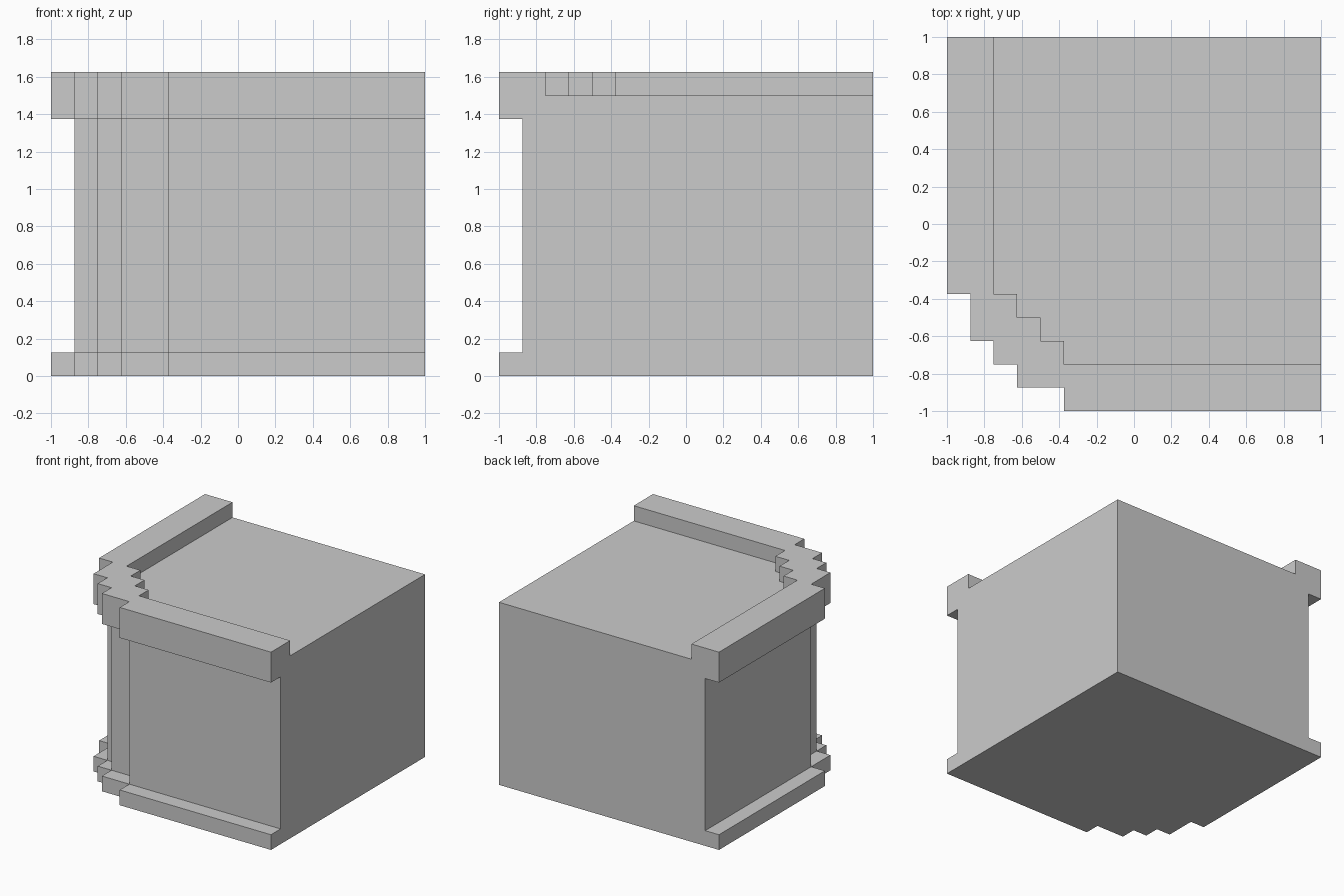
import bpy
import bmesh

if "Cube" in bpy.data.objects:
    bpy.data.objects.remove(bpy.data.objects["Cube"])


def stepped(half):
    """Full stepped corner line, mirrored across the diagonal x = y."""
    return half + [(y, x) for x, y in reversed(half[:-1])]


def prism(name, outline, z0, z1):
    """Closed vertical extrusion of a flat outline."""
    bm = bmesh.new()
    face = bm.faces.new([bm.verts.new((x, y, z0)) for x, y in outline])
    out = bmesh.ops.extrude_face_region(bm, geom=[face])
    top = [v for v in out["geom"] if isinstance(v, bmesh.types.BMVert)]
    bmesh.ops.translate(bm, verts=top, vec=(0, 0, z1 - z0))
    bmesh.ops.recalc_face_normals(bm, faces=bm.faces)
    mesh = bpy.data.meshes.new(name)
    bm.to_mesh(mesh)
    bm.free()
    obj = bpy.data.objects.new(name, mesh)
    bpy.context.collection.objects.link(obj)
    return obj


def carve(target, cutter):
    cutter.hide_render = True
    cutter.display_type = 'WIRE'
    mod = target.modifiers.new(cutter.name, 'BOOLEAN')
    mod.operation = 'DIFFERENCE'
    mod.solver = 'EXACT'
    mod.object = cutter


# Stepped lines around the rounded corner: ledge, recessed wall, roof floor
ledge = stepped([(-1, 1), (-1, -.375), (-.875, -.375), (-.875, -.625),
                 (-.75, -.625), (-.75, -.75)])
wall = stepped([(-.875, 1.5), (-.875, -.375), (-.75, -.375), (-.75, -.625),
                (-.625, -.625)])
floor = stepped([(-.75, 1.5), (-.75, -.375), (-.625, -.375), (-.625, -.5),
                 (-.5, -.5)])

# Solid corner block with the ledge footprint
block = prism("corner_building", ledge + [(1, 1)], 0, 1.625)

# Recess the walls between the base plinth and the cornice
carve(block, prism("wall_recess_cutter",
                   wall + [(1.5, -1.5), (-1.5, -1.5), (-1.5, 1.5)],
                   .125, 1.375))

# Sink the roof behind the parapet
carve(block, prism("roof_cutter", floor + [(1.5, 1.5)], 1.5, 2))
